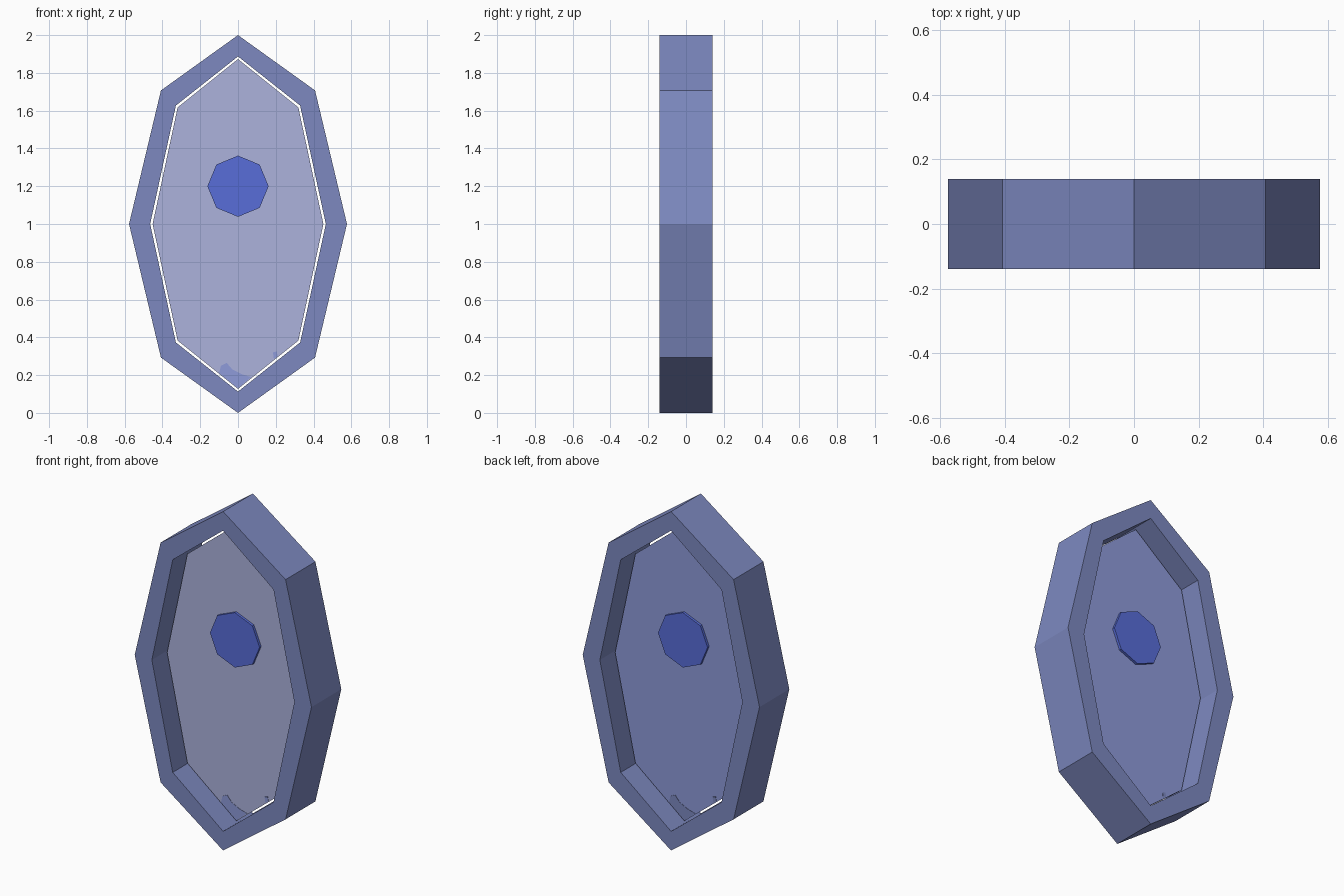
import bpy
import bmesh
from math import cos, sin, pi

cube = bpy.data.objects.get("Cube")
if cube:
    bpy.data.objects.remove(cube, do_unlink=True)


def material(name, hex_colour):
    """Flat material from an sRGB hex string, stored as linear values."""
    srgb = [int(hex_colour[i:i + 2], 16) / 255 for i in (0, 2, 4)]
    lin = [c / 12.92 if c <= 0.04045 else ((c + 0.055) / 1.055) ** 2.4 for c in srgb]
    mat = bpy.data.materials.new(name)
    mat.use_nodes = True
    mat.diffuse_color = (*lin, 1)
    bsdf = mat.node_tree.nodes["Principled BSDF"]
    bsdf.inputs["Base Color"].default_value = (*lin, 1)
    bsdf.inputs["Roughness"].default_value = 0.9
    return mat


slate = material("slate_blue", "7D89C0")
pale = material("pale_lavender", "ACB2DC")
periwinkle = material("periwinkle", "8E9BDA")
royal = material("royal_blue", "586DD8")


def octagon(rx, rz, cz):
    return [(rx * cos(i * pi / 4), cz + rz * sin(i * pi / 4)) for i in range(8)]


def finish(name, bm, *mats):
    bmesh.ops.recalc_face_normals(bm, faces=bm.faces)
    mesh = bpy.data.meshes.new(name)
    for mat in mats:
        mesh.materials.append(mat)
    # A second material marks the forward-facing side
    if len(mats) > 1:
        for f in bm.faces:
            f.normal_update()
            f.material_index = 1 if f.normal.y < -0.5 else 0
    bm.to_mesh(mesh)
    bm.free()
    obj = bpy.data.objects.new(name, mesh)
    bpy.context.scene.collection.objects.link(obj)
    return obj


def plate(name, outline, y0, y1, *mats):
    """Extrude an x-z outline from y0 to y1."""
    bm = bmesh.new()
    face = bm.faces.new([bm.verts.new((x, y0, z)) for x, z in outline])
    out = bmesh.ops.extrude_face_region(bm, geom=[face])
    verts = [v for v in out["geom"] if isinstance(v, bmesh.types.BMVert)]
    bmesh.ops.translate(bm, verts=verts, vec=(0, y1 - y0, 0))
    return finish(name, bm, *mats)


def ring(name, outer, inner, half, mat):
    """Closed rectangular-section ring between two outlines."""
    bm = bmesh.new()
    loops = [[bm.verts.new((x, y, z)) for x, z in outline]
             for outline, y in ((outer, -half), (outer, half), (inner, half), (inner, -half))]
    for k in range(4):
        a, b = loops[k], loops[(k + 1) % 4]
        for i in range(8):
            j = (i + 1) % 8
            bm.faces.new((a[i], a[j], b[j], b[i]))
    return finish(name, bm, mat)


# Thick outer frame
ring("outer_frame", octagon(0.577, 1.0, 1), octagon(0.465, 0.887, 1), 0.139, slate)

# Thin inner panel, paler on the front, with a narrow gap around it
PANEL = 0.015
plate("inner_panel", octagon(0.452, 0.873, 1), -PANEL, PANEL, periwinkle, pale)

# Central stud passing through the panel
plate("centre_stud", octagon(0.162, 0.162, 1.2), -0.03, 0.03, royal)

# Worn patches at the bottom of the panel, repeated turned around on the back
patches = {
    "large_patch": [(0, 0.13), (0.07, 0.19), (0.02, 0.205), (-0.03, 0.23),
                    (-0.06, 0.265), (-0.09, 0.25), (-0.1, 0.21)],
    "small_patch": [(0.19, 0.285), (0.21, 0.3), (0.205, 0.325), (0.185, 0.32)],
}
for name, outline in patches.items():
    for side, s, mat in (("front", 1, periwinkle), ("back", -1, slate)):
        pts = [(s * x, z) for x, z in outline]
        plate(f"{side}_{name}", pts, -s * (PANEL - 0.003), -s * (PANEL + 0.002), mat)
